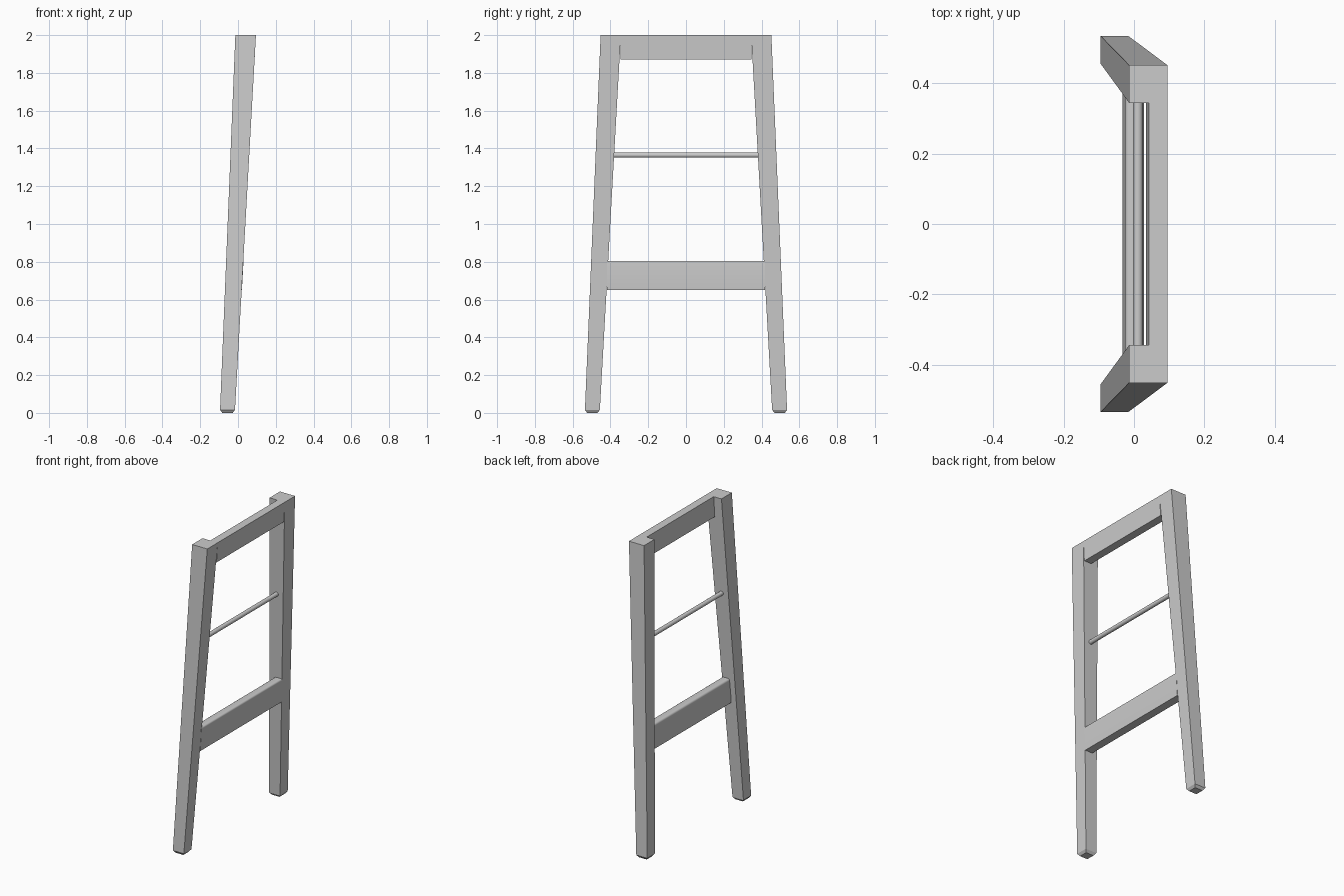
import bpy, bmesh, math

if "Cube" in bpy.data.objects:
    bpy.data.objects.remove(bpy.data.objects["Cube"])

SLOPE = 0.055  # forward lean of the +x leg faces per unit of height


def finish(name, bm):
    bmesh.ops.recalc_face_normals(bm, faces=bm.faces[:])
    me = bpy.data.meshes.new(name)
    bm.to_mesh(me)
    bm.free()
    ob = bpy.data.objects.new(name, me)
    bpy.context.collection.objects.link(ob)
    return ob


def loft(name, rings):
    """Join equal-sized rings of points into a closed solid."""
    bm = bmesh.new()
    loops = [[bm.verts.new(p) for p in r] for r in rings]
    n = len(loops[0])
    for a, b in zip(loops, loops[1:]):
        for i in range(n):
            j = (i + 1) % n
            bm.faces.new((a[i], a[j], b[j], b[i]))
    bm.faces.new(loops[0])
    bm.faces.new(loops[-1])
    return finish(name, bm)


def rect(x0, x1, y0, y1, z):
    return [(x0, y0, z), (x1, y0, z), (x1, y1, z), (x0, y1, z)]


def front_x(z):
    return 0.095 - SLOPE * (2 - z)


def board(name, z0, z1, half, thick):
    """Crossboard leaning with the front faces of the legs."""
    prof = [(front_x(z0) - thick, z0), (front_x(z0), z0),
            (front_x(z1), z1), (front_x(z1) - thick, z1)]
    return loft(name, [[(x, y, z) for x, z in prof] for y in (-half, half)])


# Tapered, splayed legs with chamfered feet
for side, label in ((1, "back"), (-1, "front")):
    c = 0.012
    rings = [(-0.095 + c, -0.016 - c, 0.456 + c, 0.535 - c, 0.0),
             (-0.095, -0.016, 0.456, 0.535, 0.016),
             (-0.014, 0.095, 0.345, 0.452, 2.0)]
    loft(label + "_leg", [rect(x0, x1, side * y0, side * y1, z)
                          for x0, x1, y0, y1, z in rings])

# Top rail, flush with the leg faces
board("top_rail", 1.87, 2.0, 0.346, 0.053)

# Lower crossboard with eased upper edges
low = board("lower_crossboard", 0.65, 0.805, 0.418, 0.054)
bm = bmesh.new()
bm.from_mesh(low.data)
top = [e for e in bm.edges if all(v.co.z > 0.8 for v in e.verts)
       and abs(e.verts[0].co.y - e.verts[1].co.y) > 0.1]
bmesh.ops.bevel(bm, geom=top, offset=0.012, segments=4, profile=0.5, affect='EDGES')
bm.to_mesh(low.data)
bm.free()

# Round middle rod
R, N = 0.014, 24
rod = loft("middle_rod", [[(0.011 + R * math.cos(2 * math.pi * i / N), y,
                            1.365 + R * math.sin(2 * math.pi * i / N))
                           for i in range(N)] for y in (-0.385, 0.385)])

# Smooth only the rounded parts
for ob in (low, rod):
    bpy.ops.object.select_all(action='DESELECT')
    ob.select_set(True)
    bpy.context.view_layer.objects.active = ob
    bpy.ops.object.shade_smooth_by_angle(angle=math.radians(30))
